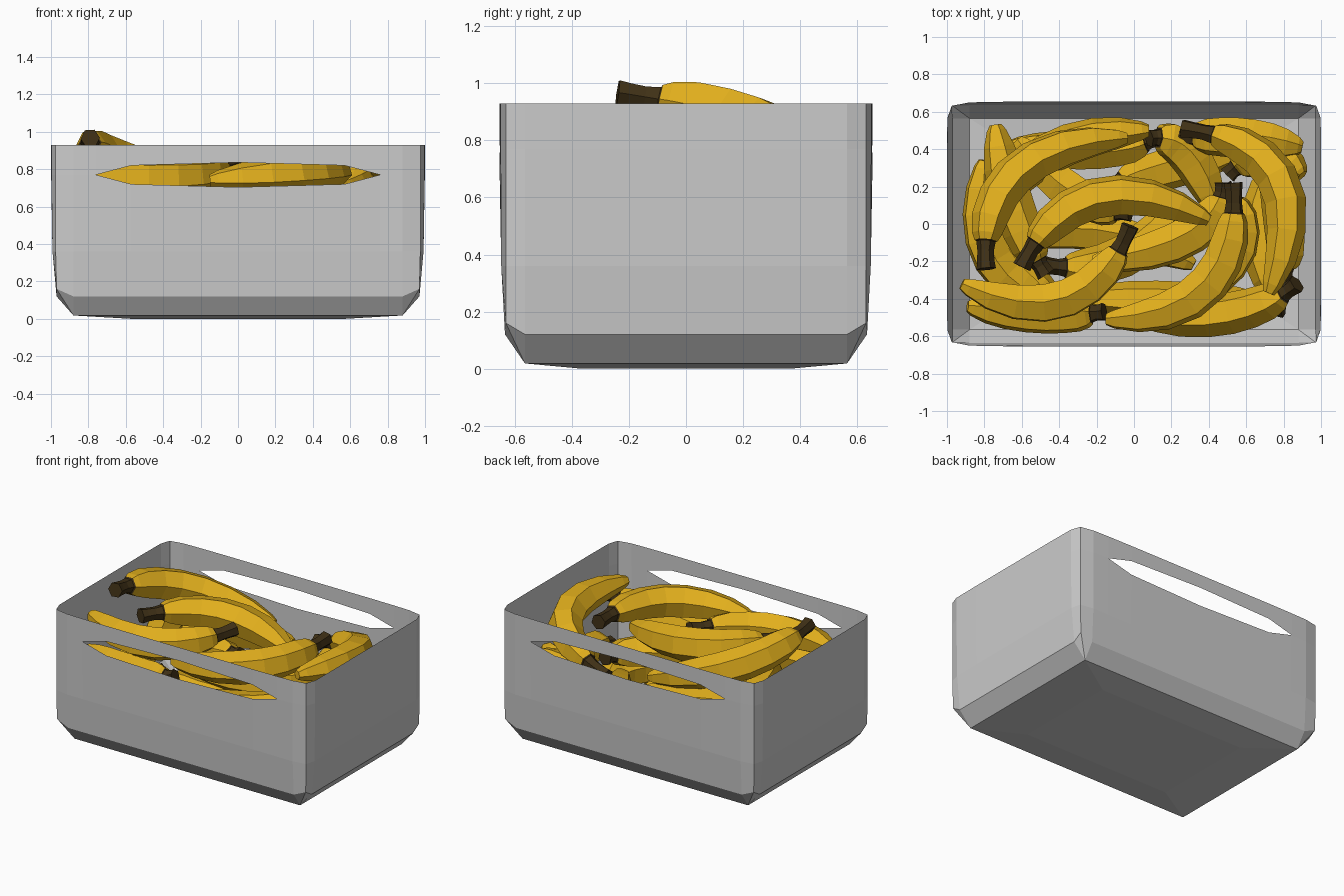
import bpy, bmesh, math
from mathutils import Vector

if "Cube" in bpy.data.objects:
    bpy.data.objects.remove(bpy.data.objects["Cube"])


def material(name, color):
    m = bpy.data.materials.new(name)
    m.diffuse_color = color
    m.use_nodes = True
    m.node_tree.nodes["Principled BSDF"].inputs["Base Color"].default_value = m.diffuse_color
    return m


PEEL = material("peel", (0.76, 0.43, 0.012, 1))
STEM = material("stem", (0.05, 0.03, 0.008, 1))


def add_object(name, bm, mats=()):
    bmesh.ops.remove_doubles(bm, verts=bm.verts, dist=0.0005)
    bmesh.ops.recalc_face_normals(bm, faces=bm.faces)
    mesh = bpy.data.meshes.new(name)
    bm.to_mesh(mesh)
    bm.free()
    for m in mats:
        mesh.materials.append(m)
    ob = bpy.data.objects.new(name, mesh)
    bpy.context.collection.objects.link(ob)
    return ob


def skin(bm, a, b, skip=lambda i: False):
    """Quads between two closed rings, leaving out collapsed faces."""
    faces = []
    for i in range(len(a)):
        j = (i + 1) % len(a)
        quad = []
        for v in (a[i], a[j], b[j], b[i]):
            if not any((v.co - q.co).length < 0.0005 for q in quad):
                quad.append(v)
        if len(quad) > 2 and not skip(i):
            faces.append(bm.faces.new(quad))
    return faces


# Thin open crate with a pointed hand slot in front and back
def crate():
    quarter = [(1, 0), (1, .37), (.998, .565), (.975, .632), (.88, .65),
               (.76, .653), (.57, .655), (0, .655)]
    half = quarter + [(-x, y) for x, y in quarter[-2::-1]]
    outline = half + [(x, -y) for x, y in half[-2:0:-1]]

    def slot(x, y):
        return {0: .066, .57: .05}.get(abs(x), 0) if abs(y) > .6 else 0

    def corner(x, y):
        return abs(x) > .9 and abs(y) > .6

    def clamp(v, m):
        return max(-m, min(m, v))

    bm = bmesh.new()

    def ring(mx, my, z):
        return [bm.verts.new((clamp(x, mx), clamp(y, my), z(x, y))) for x, y in outline]

    rings = [ring(1, .655, lambda x, y: .93),
             ring(.999, .654, lambda x, y: .77 + slot(x, y)),
             ring(.999, .654, lambda x, y: .77 - slot(x, y)),
             ring(.992, .648, lambda x, y: .36),
             ring(.97, .635, lambda x, y: .16 if corner(x, y) else .12),
             ring(.88, .565, lambda x, y: .018),
             ring(.57, .37, lambda x, y: 0)]
    n = len(outline)
    for k in range(len(rings) - 1):
        def in_slot(i):
            p, q = outline[i], outline[(i + 1) % n]
            return k == 1 and max(abs(p[0]), abs(q[0])) < .77 and abs(p[1]) > .6
        skin(bm, rings[k], rings[k + 1], in_slot)
    # floor middle
    bmesh.ops.remove_doubles(bm, verts=bm.verts, dist=.0005)
    rim = [e for e in bm.edges if e.is_boundary and all(v.co.z < .001 for v in e.verts)]
    bmesh.ops.holes_fill(bm, edges=rim, sides=0)
    add_object("crate", bm)


# Six-sided banana swept through stem end, middle and tip
PROFILE = [(0, .052), (.03, .047), (.075, .044), (.115, .052), (.12, .062), (.15, .08),
           (.23, .1), (.35, .108), (.48, .113), (.62, .112), (.76, .103), (.88, .083),
           (.97, .052), (1, .032)]


def banana(name, stem, mid, tip):
    s, m, t = Vector(stem), Vector(mid), Vector(tip)
    c = 2 * m - (s + t) / 2
    normal = (m - s).cross(t - m).normalized()
    bm = bmesh.new()
    rings = []
    for u, r in PROFILE:
        p = s * (1 - u) ** 2 + c * 2 * u * (1 - u) + t * u * u
        d = ((c - s) * (1 - u) + (t - c) * u).normalized()
        side = d.cross(normal).normalized()
        rings.append([bm.verts.new(p + r * (side * math.cos(a) + normal * math.sin(a)))
                      for a in (math.tau * (k + .3) / 6 for k in range(6))])
    for k in range(len(rings) - 1):
        for f in skin(bm, rings[k], rings[k + 1]):
            f.material_index = 1 if k < 4 else 0
    bm.faces.new(rings[0]).material_index = 1
    bm.faces.new(rings[-1])
    add_object(name, bm, (PEEL, STEM))


crate()

# Top of the pile
TOP = [
    ((-.79, -.24, .965), (-.63, .27, .84), (-.04, .46, .66)),
    ((-.60, -.23, .83), (-.20, .14, .80), (.40, .02, .74)),
    ((-.02, -.01, .81), (-.37, -.40, .76), (-.92, -.32, .79)),
    ((.53, .22, .80), (.39, -.33, .78), (-.15, -.51, .74)),
    ((.26, .51, .60), (.77, .24, .76), (.72, -.37, .82)),
    ((.87, -.32, .72), (.50, -.48, .57), (-.02, -.48, .52)),
]
# Middle of the pile
MIDDLE = [
    ((-.16, -.47, .61), (-.48, -.48, .56), (-.89, -.44, .60)),
    ((.25, .46, .48), (.56, .46, .53), (.90, .41, .55)),
    ((.48, .22, .56), (.30, -.06, .55), (-.22, -.20, .55)),
    ((-.47, -.27, .62), (-.64, .08, .62), (-.74, .53, .60)),
    ((-.75, .05, .52), (-.45, .38, .54), (.08, .50, .54)),
    ((.50, .26, .42), (.70, .36, .46), (.90, .26, .55)),
    ((-.02, .06, .60), (-.32, .16, .52), (-.62, .45, .45)),
    ((.08, .46, .50), (.28, .38, .42), (.44, .06, .40)),
]
# Lower layers
LOW = [
    ((-.48, -.22, .48), (-.05, -.17, .38), (.25, .15, .34)),
    ((.80, -.30, .38), (.80, .02, .42), (.72, .42, .34)),
    ((.48, .20, .34), (.55, -.14, .32), (.20, -.46, .34)),
    ((-.40, -.42, .36), (-.76, -.18, .36), (-.80, .34, .40)),
    ((.13, .46, .34), (-.20, .40, .28), (-.66, .42, .24)),
    ((.80, -.45, .24), (.25, -.42, .14), (-.30, -.40, .14)),
    ((-.80, .30, .18), (-.72, -.10, .14), (-.40, -.40, .14)),
    ((-.62, -.10, .22), (-.20, -.04, .15), (.32, -.22, .14)),
    ((.80, .35, .16), (.68, 0, .14), (.75, -.40, .20)),
    ((-.15, .20, .30), (.20, .30, .16), (.62, .42, .14)),
]
for layer, bananas in (("top", TOP), ("middle", MIDDLE), ("low", LOW)):
    for i, points in enumerate(bananas):
        banana(f"{layer}_banana_{i + 1}", *points)
